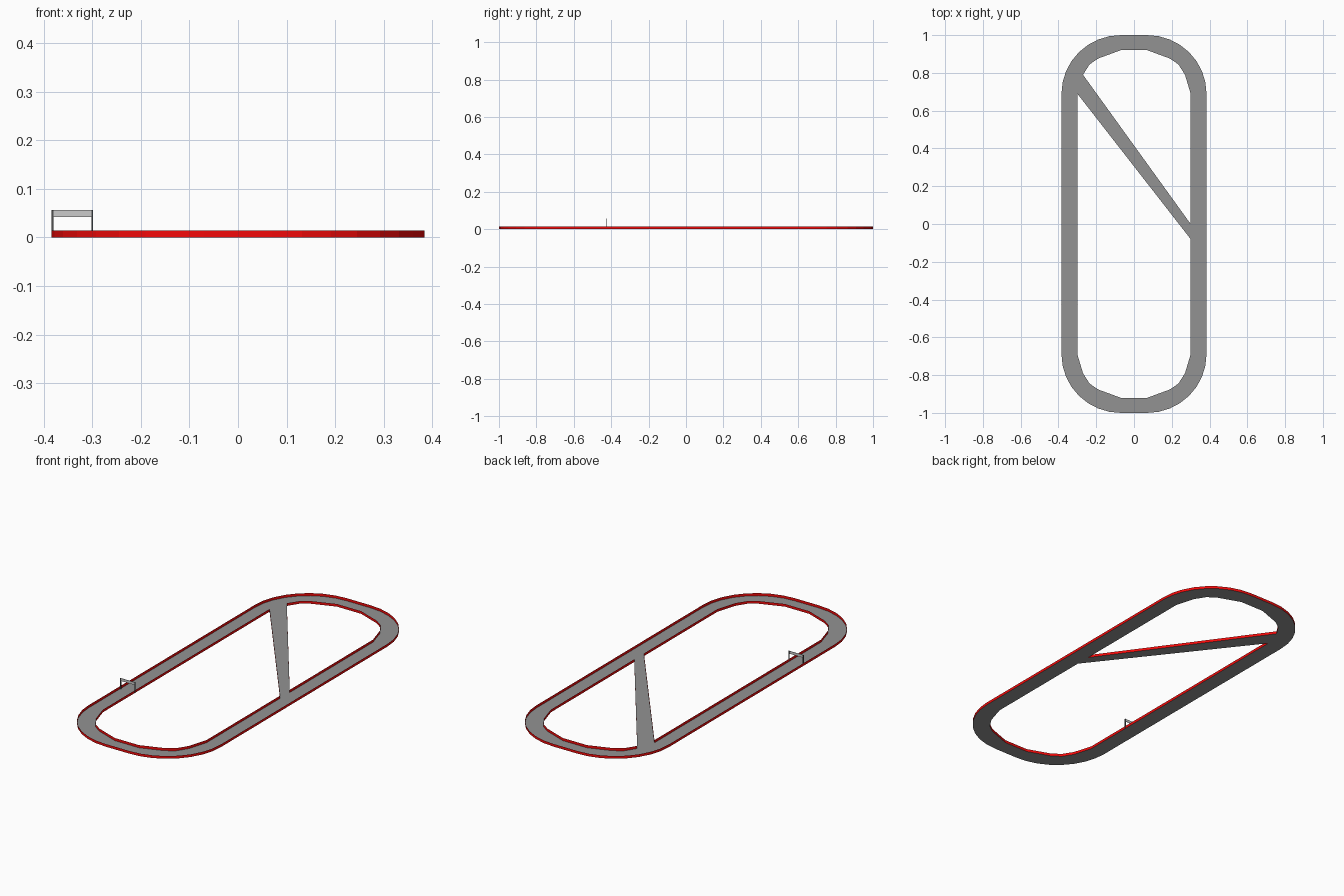
import bpy, bmesh, math
from mathutils import Vector

if "Cube" in bpy.data.objects:
    bpy.data.objects.remove(bpy.data.objects["Cube"])

H = 0.014  # height of the red border walls


def material(name, rgb):
    m = bpy.data.materials.new(name)
    m.diffuse_color = (*rgb, 1)
    m.use_nodes = True
    m.node_tree.nodes["Principled BSDF"].inputs["Base Color"].default_value = m.diffuse_color
    return m


red = material("red_edge", (0.9, 0.003, 0.003))
asphalt = material("asphalt", (0.29, 0.29, 0.29))
dark = material("dark_post", (0.08, 0.08, 0.08))


def four_corners(corner):
    """Mirror a right-top corner (straight -> end) into four counter-clockwise corners."""
    tr = list(corner)
    tl = [(-x, y) for x, y in reversed(tr)]
    bl = [(-x, -y) for x, y in tr]
    br = [(x, -y) for x, y in reversed(tr)]
    return tr, tl, bl, br


# outer outline: rounded corners
arc = [(0.07 + 0.314 * math.cos(a), 0.69 + 0.31 * math.sin(a))
       for a in (math.pi / 2 * i / 8 for i in range(9))]
outer = sum(four_corners(arc), [])

# inner outline: coarser corners, split in two holes by the diagonal road
inner = [(0.30, 0.69), (0.27, 0.79), (0.235, 0.845), (0.19, 0.876), (0.07, 0.92)]
tr, tl, bl, br = four_corners(inner)
upper_hole = tr + tl[:-1] + [(0.30, 0.0)]
lower_hole = [tl[-1]] + bl + br + [(0.30, -0.08)]

# track: flat road sheet, with thin border walls raised from all its outlines
bm = bmesh.new()
edges = []
for loop in (outer, upper_hole, lower_hole):
    vs = [bm.verts.new((x, y, 0)) for x, y in loop]
    edges += [bm.edges.new((vs[i - 1], vs[i])) for i in range(len(vs))]
bmesh.ops.triangle_fill(bm, edges=edges, use_beauty=True, normal=Vector((0, 0, 1)))
border = [e for e in bm.edges if e.is_boundary]
ext = bmesh.ops.extrude_edge_only(bm, edges=border)
rim = [g for g in ext["geom"] if isinstance(g, bmesh.types.BMVert)]
bmesh.ops.translate(bm, verts=rim, vec=Vector((0, 0, H)))
bm.normal_update()
for f in bm.faces:
    f.material_index = 1 if abs(f.normal.z) < 0.5 else 0
# walls face outwards, away from the road
bmesh.ops.recalc_face_normals(bm, faces=bm.faces[:])
if next(f for f in bm.faces if f.material_index == 0).normal.z > 0:
    bmesh.ops.reverse_faces(bm, faces=bm.faces[:])
me = bpy.data.meshes.new("track")
bm.to_mesh(me)
bm.free()
me.materials.append(asphalt)
me.materials.append(red)
bpy.context.collection.objects.link(bpy.data.objects.new("track", me))


def box(name, x0, x1, y0, y1, z0, z1, mat=None):
    bpy.ops.mesh.primitive_cube_add(
        size=1, location=((x0 + x1) / 2, (y0 + y1) / 2, (z0 + z1) / 2))
    ob = bpy.context.object
    ob.name = name
    ob.scale = (x1 - x0, y1 - y0, z1 - z0)
    if mat:
        ob.data.materials.append(mat)


# start gate: two thin posts and a banner
Y0, Y1 = -0.428, -0.424
box("gate_post_outer", -0.384, -0.380, Y0, Y1, 0, 0.056, dark)
box("gate_post_inner", -0.302, -0.298, Y0, Y1, 0, 0.056, dark)
box("gate_banner", -0.380, -0.302, Y0 + 0.001, Y1 - 0.001, 0.042, 0.056)
